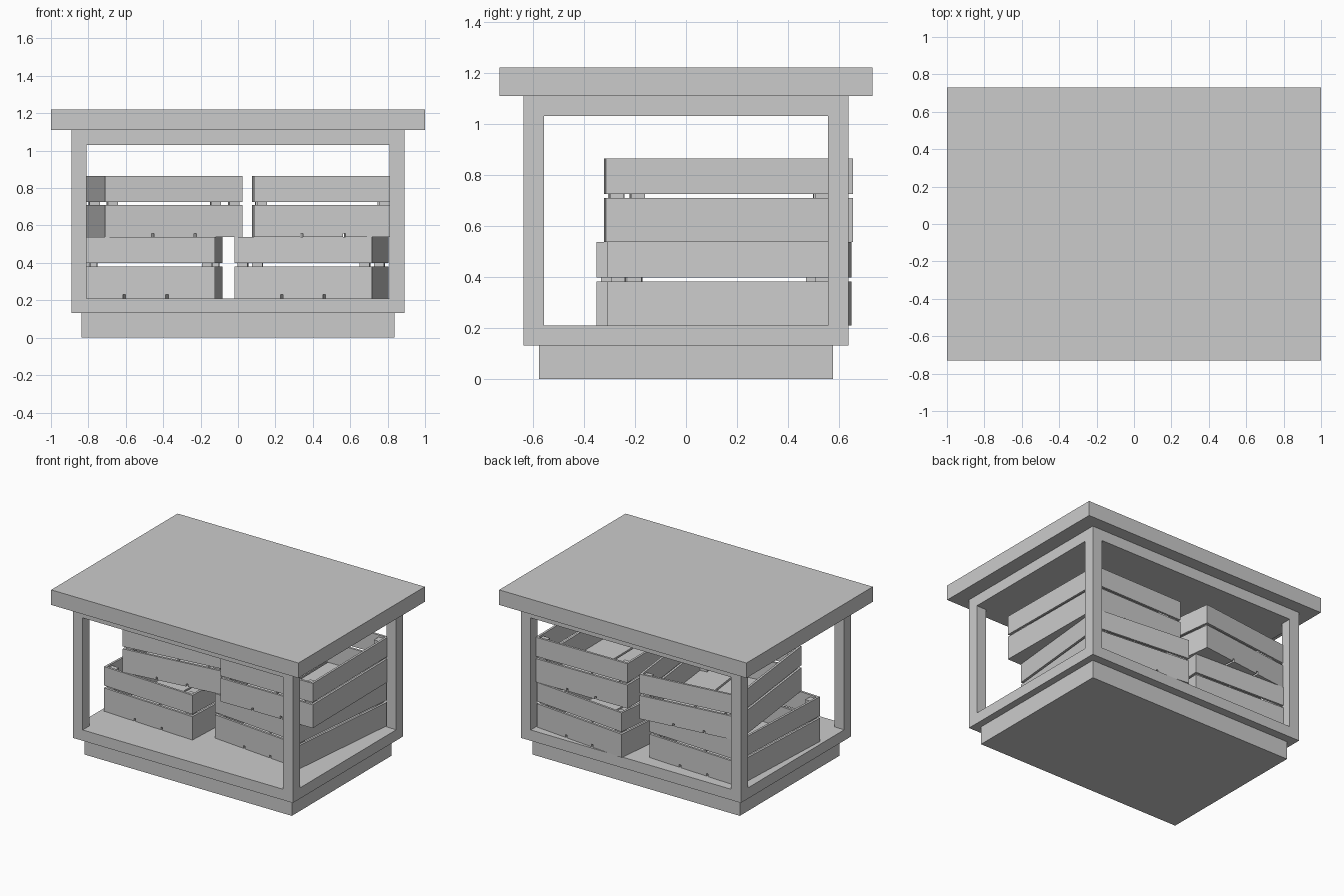
import bpy, bmesh, math
from mathutils import Matrix, Vector

if "Cube" in bpy.data.objects:
    bpy.data.objects.remove(bpy.data.objects["Cube"])


def add_box(bm, lo, hi):
    lo, hi = Vector(lo), Vector(hi)
    m = Matrix.Translation((lo + hi) / 2) @ Matrix.Diagonal((*(hi - lo), 1))
    bmesh.ops.create_cube(bm, size=1, matrix=m)


def make_mesh(name, boxes):
    bm = bmesh.new()
    for lo, hi in boxes:
        add_box(bm, lo, hi)
    me = bpy.data.meshes.new(name)
    bm.to_mesh(me)
    bm.free()
    return me


def add_object(name, me):
    ob = bpy.data.objects.new(name, me)
    bpy.context.collection.objects.link(ob)
    return ob


def slab(name, x, y, z0, z1):
    return add_object(name, make_mesh(name, [((-x, -y, z0), (x, y, z1))]))


# Plinth, roof and open frame
slab("plinth", 0.838, 0.575, 0, 0.132)
slab("roof", 1.0, 0.73, 1.11, 1.22)
frame = slab("frame", 0.89, 0.637, 0.132, 1.11)

# Openings cut through the frame in both directions
for x, y in ((0.81, 1.0), (1.2, 0.557)):
    cutter = slab("opening_cutter", x, y, 0.211, 1.03)
    cutter.hide_render = True
    mod = frame.modifiers.new("opening", 'BOOLEAN')
    mod.operation = 'DIFFERENCE'
    mod.solver = 'EXACT'
    mod.object = cutter
    bpy.context.view_layer.objects.active = frame
    bpy.ops.object.modifier_apply(modifier=mod.name)
    bpy.data.objects.remove(cutter)

# Crate, with its origin at the front left bottom corner
W, D, H = 0.74, 0.89, 0.327
T, POST, SLAT, GAP = 0.016, 0.054, 0.02, 0.014
parts = []
# Bottom slats running front to back
cuts = (0, W / 2 - 0.114, W / 2 + 0.114, W)
for i in range(3):
    a = cuts[i] + (GAP / 2 if i else 0)
    b = cuts[i + 1] - (GAP / 2 if i < 2 else 0)
    parts.append(((a, 0, 0), (b, D, SLAT)))
# Two rows of wall boards
for z0, z1 in ((SLAT, 0.171), (0.188, H)):
    for y in (0, D - T):
        parts.append(((0, y, z0), (W, y + T, z1)))
    for x in (0, W - T):
        parts.append(((x, T, z0), (x + T, D - T, z1)))
# Corner posts
for x in (T, W - T - POST):
    for y in (T, D - T - POST):
        parts.append(((x, y, SLAT), (x + POST, y + POST, H - 0.015)))
crate_mesh = make_mesh("crate", parts)

# Four loosely stacked crates: front left corner and turn
crates = {
    "lower_left_crate": (-0.863, -0.315, 0.211, -2.7),
    "lower_right_crate": (-0.02, -0.238, 0.211, -5.6),
    "upper_left_crate": (-0.71, -0.318, 0.538, 6.9),
    "upper_right_crate": (0.085, -0.322, 0.538, 0.6),
}
for name, (x, y, z, turn) in crates.items():
    ob = add_object(name, crate_mesh)
    ob.location = (x, y, z)
    ob.rotation_euler.z = math.radians(turn)
